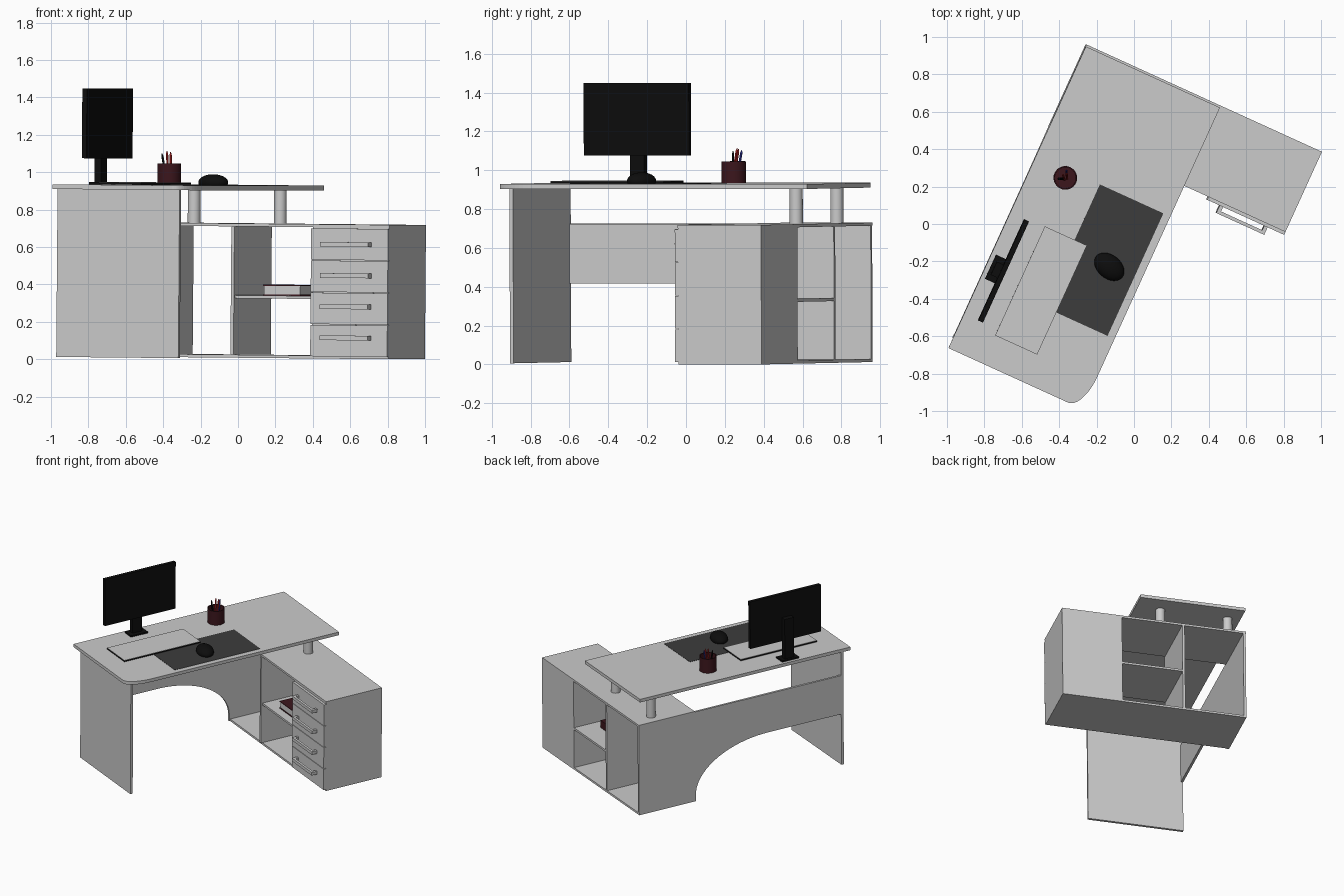
import bpy, bmesh, math
from mathutils import Matrix, Vector

if "Cube" in bpy.data.objects:
    bpy.data.objects.remove(bpy.data.objects["Cube"])

# The whole desk is built square, then turned (and tipped a hair) by this frame
FRAME = (Matrix.Translation((0, 0, 0.0067)) @ Matrix.Rotation(math.radians(-24.5), 4, 'Z')
         @ Matrix.Rotation(0.009, 4, 'Y'))
DESK = 0.923   # desk surface height
CAB = 0.718    # cabinet height


def colour(name, r, g, b):
    m = bpy.data.materials.new(name)
    m.diffuse_color = (r, g, b, 1)
    m.use_nodes = True
    m.node_tree.nodes["Principled BSDF"].inputs["Base Color"].default_value = m.diffuse_color
    return m


BLACK = colour("black", 0.004, 0.004, 0.004)
MAT = colour("dark_grey", 0.045, 0.045, 0.045)
MAROON = colour("maroon", 0.045, 0.008, 0.012)
RED = colour("red", 0.5, 0.02, 0.02)
BLUE = colour("blue", 0.03, 0.04, 0.4)


def finish(name, bm, mat=None, smooth=False):
    bmesh.ops.recalc_face_normals(bm, faces=bm.faces)
    me = bpy.data.meshes.new(name)
    bm.to_mesh(me)
    bm.free()
    ob = bpy.data.objects.new(name, me)
    bpy.context.collection.objects.link(ob)
    ob.matrix_world = FRAME
    if mat:
        me.materials.append(mat)
    if smooth:
        bpy.ops.object.select_all(action='DESELECT')
        ob.select_set(True)
        bpy.context.view_layer.objects.active = ob
        bpy.ops.object.shade_smooth_by_angle(angle=math.radians(35))
    return ob


def prism(name, pts, axis, lo, hi, mat=None):
    """Extrude an outline along z (points are x, y) or x (points are y, z)."""
    bm = bmesh.new()
    place = (lambda p: (p[0], p[1], lo)) if axis == 'z' else (lambda p: (lo, p[0], p[1]))
    face = bm.faces.new([bm.verts.new(place(p)) for p in pts])
    new = bmesh.ops.extrude_face_region(bm, geom=[face])['geom']
    step = Vector((0, 0, hi - lo)) if axis == 'z' else Vector((hi - lo, 0, 0))
    bmesh.ops.translate(bm, vec=step, verts=[v for v in new if isinstance(v, bmesh.types.BMVert)])
    return finish(name, bm, mat)


def box(name, x, y, z, mat=None):
    return prism(name, [(x[0], y[0]), (x[1], y[0]), (x[1], y[1]), (x[0], y[1])], 'z', *z, mat)


def rod(name, start, end, r, mat=None, tip=None, sides=24):
    a, b = Vector(start), Vector(end)
    bm = bmesh.new()
    m = Matrix.Translation((a + b) / 2) @ (b - a).to_track_quat('Z', 'Y').to_matrix().to_4x4()
    bmesh.ops.create_cone(bm, cap_ends=True, segments=sides, radius1=r,
                          radius2=r if tip is None else tip, depth=(b - a).length, matrix=m)
    return finish(name, bm, mat, True)


def arc(cx, cy, rx, ry, a0, a1, n):
    return [(cx + rx * math.cos(math.radians(a0 + (a1 - a0) * i / n)),
             cy + ry * math.sin(math.radians(a0 + (a1 - a0) * i / n))) for i in range(n + 1)]


# Desk top with one rounded corner, its end leg and two spacers
prism("desk_top", [(-0.636, 0.757), (-0.636, -1.015)]
      + arc(0.067, -0.825, 0.085, 0.19, -90, 0, 12) + [(0.152, 0.757)], 'z', 0.898, DESK)
box("end_leg", (-0.632, 0.085), (-0.957, -0.937), (0, 0.898))
for i, x in enumerate((-0.543, -0.037)):
    rod(f"spacer_{i}", (x, 0.61, CAB), (x, 0.61, 0.898), 0.034)

# Arched back panel
prism("arched_panel", [(0.767, 0.0), (0.767, 0.712), (-0.937, 0.712), (-0.937, 0.405)]
      + arc(-0.32, 0.05, 0.61, 0.355, 90, 0, 20) + [(0.29, 0.0)], 'x', -0.634, -0.616)

# Open cabinet with drawer block
box("cabinet_top", (-0.636, 0.748), (0.297, 0.768), (0.702, CAB))
box("cabinet_floor", (-0.616, 0.298), (0.297, 0.767), (0, 0.016))
box("divider", (-0.175, -0.157), (0.285, 0.767), (0.016, 0.702))
box("shelf", (-0.157, 0.298), (0.297, 0.767), (0.318, 0.334))
box("drawer_block", (0.297, 0.748), (0.299, 0.768), (0, 0.702))
for i in range(4):
    z = 0.012 + i * 0.172
    box(f"drawer_front_{i}", (0.296, 0.748), (0.28, 0.299), (z, z + 0.168))
    prism(f"drawer_handle_{i}",
          [(0.37, 0.28), (0.37, 0.236), (0.652, 0.236), (0.652, 0.28),
           (0.632, 0.28), (0.632, 0.254), (0.39, 0.254), (0.39, 0.28)],
          'z', 0.099 + i * 0.1665, 0.124 + i * 0.1665)

# Book lying on the shelf
box("book_pages", (-0.016, 0.196), (0.365, 0.592), (0.34, 0.386))
box("book_spine", (-0.02, 0.2), (0.592, 0.6), (0.334, 0.392), MAROON)
for n, z in (("bottom", 0.334), ("top", 0.386)):
    box(f"book_cover_{n}", (-0.02, 0.2), (0.36, 0.592), (z, z + 0.006), MAROON)

# Monitor
box("monitor_screen", (-0.556, -0.529), (-0.815, -0.22), (1.063, 1.437), BLACK)
box("monitor_neck", (-0.595, -0.556), (-0.565, -0.487), (DESK + 0.01, 1.25), BLACK)
box("monitor_base", (-0.612, -0.525), (-0.597, -0.455), (DESK, DESK + 0.012), BLACK)

# Desk mat and keyboard
box("desk_mat", (-0.262, 0.111), (-0.603, 0.117), (DESK, DESK + 0.002), MAT)
box("keyboard_base", (-0.437, -0.19), (-0.85, -0.209), (DESK + 0.001, DESK + 0.011), BLACK)
box("keyboard_top", (-0.437, -0.19), (-0.85, -0.209), (DESK + 0.011, DESK + 0.013))

# Mouse: squashed half sphere
bm = bmesh.new()
bmesh.ops.create_uvsphere(bm, u_segments=32, v_segments=16, radius=1)
bmesh.ops.bisect_plane(bm, geom=bm.verts[:] + bm.edges[:] + bm.faces[:], plane_co=(0, 0, -0.3),
                       plane_no=(0, 0, -1), clear_outer=True)
bmesh.ops.holes_fill(bm, edges=[e for e in bm.edges if e.is_boundary])
bmesh.ops.transform(bm, verts=bm.verts, matrix=Matrix.Translation((-0.034, -0.263, DESK + 0.015))
                    @ Matrix.Rotation(math.radians(-15), 4, 'Z')
                    @ Matrix.Diagonal((0.09, 0.063, 0.044, 1)))
finish("mouse", bm, BLACK, True)

# Hollow pen cup and pens
CX, CY = -0.445, 0.072
bm = bmesh.new()
profile = [(0, 0), (0.063, 0), (0.063, 0.112), (0.056, 0.112), (0.056, 0.008), (0, 0.008)]
vs = [bm.verts.new((CX + r, CY, DESK + z)) for r, z in profile]
es = [bm.edges.new(p) for p in zip(vs, vs[1:])]
bmesh.ops.spin(bm, geom=vs + es, cent=(CX, CY, 0), axis=(0, 0, 1), angle=math.tau, steps=32)
bmesh.ops.remove_doubles(bm, verts=bm.verts, dist=1e-5)
finish("pen_cup", bm, MAROON, True)
pens = [(-0.01, -0.01, -0.035, -0.02, 0.165, BLACK), (0.01, 0.0, -0.005, 0.025, 0.175, RED),
        (0.0, 0.015, -0.012, 0.04, 0.17, BLUE), (0.0, -0.01, -0.02, 0.01, 0.18, RED)]
for i, (x0, y0, x1, y1, h, mat) in enumerate(pens):
    a = Vector((CX + x0, CY + y0, DESK + 0.01))
    b = Vector((CX + x1, CY + y1, DESK + h))
    neck = a.lerp(b, 0.9)
    rod(f"pen_{i}", a, neck, 0.006, mat, sides=10)
    rod(f"pen_tip_{i}", neck, b, 0.006, mat, tip=0.0015, sides=10)
